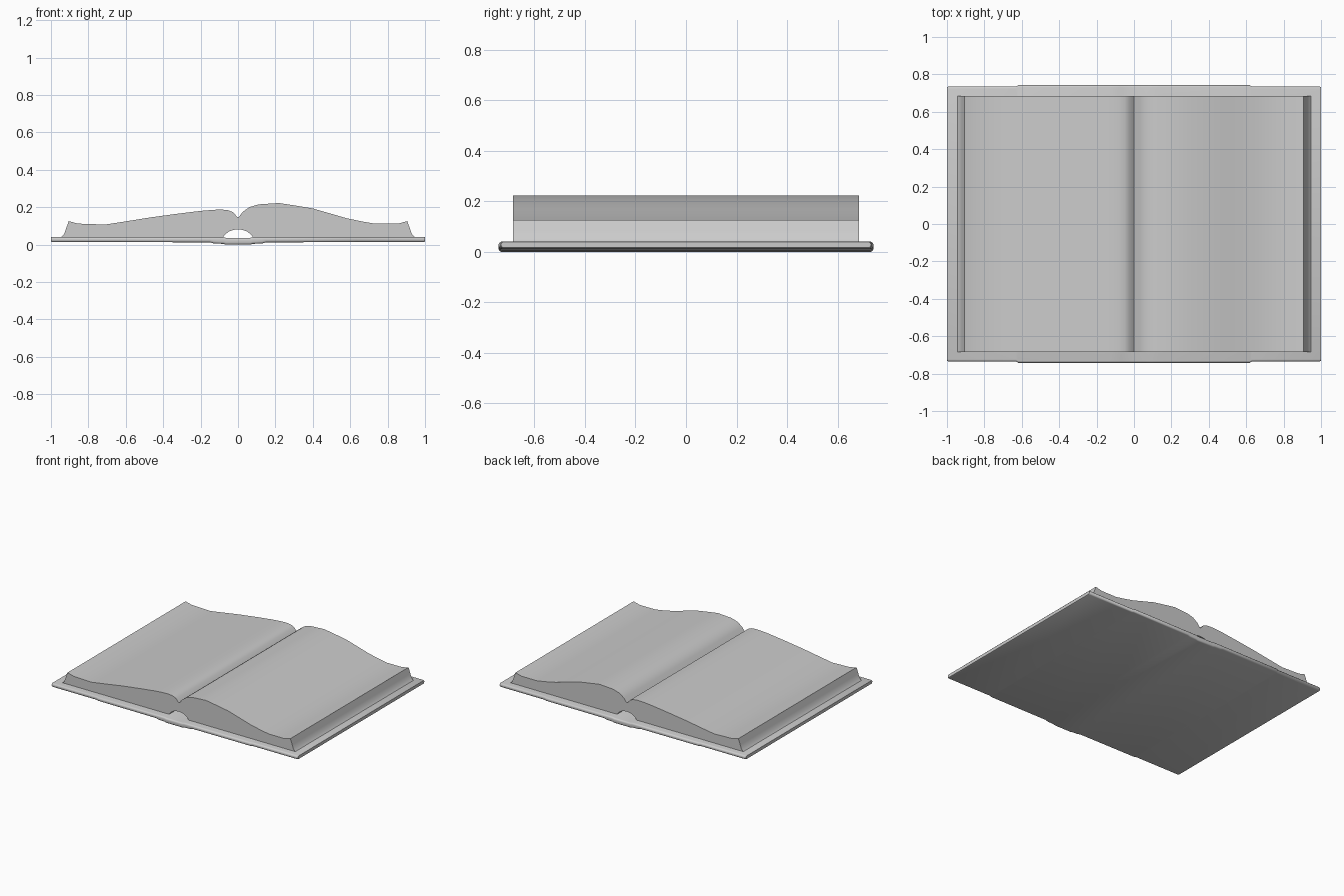
import bpy, bmesh, math

if "Cube" in bpy.data.objects:
    bpy.data.objects.remove(bpy.data.objects["Cube"])


def finish(bm, name, angle):
    bmesh.ops.recalc_face_normals(bm, faces=bm.faces)
    mesh = bpy.data.meshes.new(name)
    bm.to_mesh(mesh)
    bm.free()
    obj = bpy.data.objects.new(name, mesh)
    bpy.context.collection.objects.link(obj)
    bpy.ops.object.select_all(action='DESELECT')
    obj.select_set(True)
    bpy.context.view_layer.objects.active = obj
    bpy.ops.object.shade_smooth_by_angle(angle=math.radians(angle))
    return obj


def loft(rings, name, angle):
    bm = bmesh.new()
    loops = [[bm.verts.new(p) for p in ring] for ring in rings]
    n = len(loops[0])
    for a, b in zip(loops, loops[1:]):
        for i in range(n):
            j = (i + 1) % n
            bm.faces.new((a[i], a[j], b[j], b[i]))
    bm.faces.new(loops[0])
    bm.faces.new(loops[-1][::-1])
    return finish(bm, name, angle)


# Page block: wavy open-book outline, with a hollow behind the spine
edge = [(.945, .04), (.930, .055), (.920, .083), (.905, .125)]
arch = [(.08, .04), (.066, .057), (.045, .072), (.022, .079)]
left_top = [(-.855, .112), (-.71, .107), (-.60, .124), (-.47, .145),
            (-.33, .164), (-.2, .18), (-.13, .186), (-.085, .187),
            (-.05, .183), (-.025, .172), (-.008, .152)]
right_top = [(.008, .152), (.025, .174), (.06, .200), (.11, .215),
             (.22, .222), (.31, .208), (.4, .193), (.49, .167), (.58, .141),
             (.66, .124), (.73, .112), (.855, .112)]
outline = ([(-x, z) for x, z in edge] + left_top + [(0, .145)] + right_top
           + edge[::-1] + arch + [(0, .081)]
           + [(-x, z) for x, z in arch[::-1]])
loft([[(x, y, z) for x, z in outline] for y in (-.685, .685)], "pages", 35)


# Cover: rounded sections swept across x, dipping at the spine
def section(x, half_y, z0, z1):
    r, mid = .011, half_y - .011
    ring = []
    for cy, cz, start in ((mid, z1 - r, 0), (-mid, z1 - r, 90),
                          (-mid, z0 + r, 180), (mid, z0 + r, 270)):
        for k in range(4):
            a = math.radians(start + 30 * k)
            ring.append((x, cy + r * math.cos(a), cz + r * math.sin(a)))
    return ring


half = [(1, .732, .016, .039), (.993, .735, .013, .04), (.63, .735, .013, .04),
        (.62, .742, .013, .04), (.15, .742, .012, .04), (.13, .742, .006, .04),
        (.08, .742, .004, .04), (.065, .742, 0, .036)]
stations = [(-x, y, a, b) for x, y, a, b in half] + half[::-1]
loft([section(*s) for s in stations], "cover", 40)
